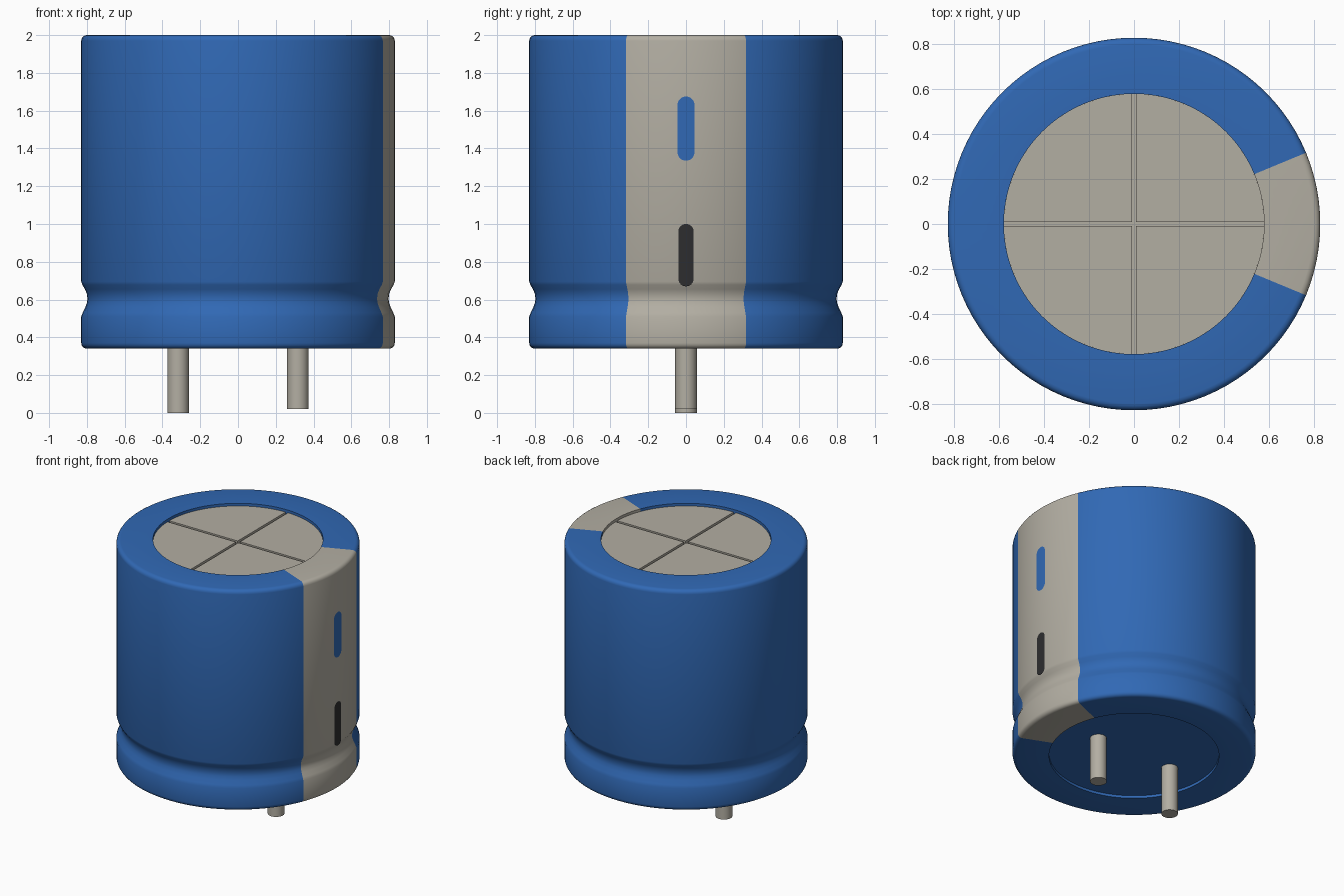
import bpy, bmesh, math

if "Cube" in bpy.data.objects:
    bpy.data.objects.remove(bpy.data.objects["Cube"], do_unlink=True)


def material(name, rgb):
    m = bpy.data.materials.new(name)
    m.use_nodes = True
    m.diffuse_color = (*rgb, 1)
    m.node_tree.nodes["Principled BSDF"].inputs["Base Color"].default_value = (*rgb, 1)
    return m


BLUE = material("sleeve blue", (0.03, 0.14, 0.46))
TAN = material("warm grey", (0.45, 0.425, 0.365))
BLACK = material("mark black", (0.026, 0.026, 0.028))

RADIUS, RIM, SEGMENTS = 0.83, 0.58, 96
TOP, BASE = 2.0, 0.34
FLOOR, LID = 1.96, 1.98
STRIPE = math.pi / 8


def finish(name, bm, mats, angle=35):
    bmesh.ops.recalc_face_normals(bm, faces=bm.faces)
    me = bpy.data.meshes.new(name)
    bm.to_mesh(me)
    bm.free()
    ob = bpy.data.objects.new(name, me)
    bpy.context.collection.objects.link(ob)
    for m in mats:
        me.materials.append(m)
    bpy.ops.object.select_all(action='DESELECT')
    ob.select_set(True)
    bpy.context.view_layer.objects.active = ob
    bpy.ops.object.shade_smooth_by_angle(angle=math.radians(angle))
    return ob


def corner(z_edge, start, end, r=0.03):
    """Rounded rim corner between two angles, as (radius, height) points."""
    cz = z_edge - math.copysign(r, z_edge - 1)
    return [(RADIUS - r + r * math.cos(start + (end - start) * i / 4),
             cz + r * math.sin(start + (end - start) * i / 4)) for i in range(5)]


# Sleeve: one revolved profile with recessed ends and a crimped groove
groove = [(RADIUS, 0.51), (0.822, 0.53), (0.808, 0.56), (0.799, 0.585), (0.797, 0.605),
          (0.8, 0.63), (0.81, 0.655), (0.824, 0.678), (RADIUS, 0.695)]
profile = [(0, BASE + 0.02), (RIM, BASE + 0.02), (RIM, BASE)]
profile += corner(BASE, -math.pi / 2, 0) + groove + corner(TOP, 0, math.pi / 2)
profile += [(RIM, TOP), (RIM, FLOOR), (0, FLOOR)]
bm = bmesh.new()
verts = [bm.verts.new((r, 0, z)) for r, z in profile]
edges = [bm.edges.new(pair) for pair in zip(verts, verts[1:])]
bmesh.ops.spin(bm, geom=verts + edges, cent=(0, 0, 0), axis=(0, 0, 1),
               angle=math.tau, steps=SEGMENTS)
bmesh.ops.remove_doubles(bm, verts=bm.verts, dist=0.0005)
for f in bm.faces:
    c = f.calc_center_median()
    on_stripe = abs(math.atan2(c.y, c.x)) < STRIPE and c.xy.length > RIM - 0.01
    on_lid_floor = c.z < FLOOR + 0.001 and c.z > FLOOR - 0.001 and c.xy.length < RIM - 0.01
    f.material_index = 1 if on_stripe or on_lid_floor else 0
finish("sleeve", bm, [BLUE, TAN])

# Lid: four raised quadrants leaving a cross-shaped vent groove
GAP = 0.01
bm = bmesh.new()
for k in range(4):
    a0 = math.asin(GAP / RIM)
    pts = [(GAP, GAP)]
    for i in range(25):
        a = a0 + (math.pi / 2 - 2 * a0) * i / 24
        pts.append((RIM * math.cos(a), RIM * math.sin(a)))
    ca, sa = round(math.cos(k * math.pi / 2)), round(math.sin(k * math.pi / 2))
    face = bm.faces.new([bm.verts.new((x * ca - y * sa, x * sa + y * ca, FLOOR)) for x, y in pts])
    ext = bmesh.ops.extrude_face_region(bm, geom=[face], use_keep_orig=True)
    for v in ext["geom"]:
        if isinstance(v, bmesh.types.BMVert):
            v.co.z = LID
finish("vent_lid", bm, [TAN])


# Polarity marks: thin rounded slots wrapped on the stripe
def mark(name, z0, z1, half, mat):
    bm = bmesh.new()
    n, r = 16, RADIUS + 0.002
    rows = []
    for i in range(n + 1):
        a = math.pi * i / n
        y, rise = -half * math.cos(a), half * math.sin(a)
        x = math.sqrt(r * r - y * y)
        rows.append((bm.verts.new((x, y, z0 + half - rise)),
                     bm.verts.new((x, y, z1 - half + rise))))
    for (a, b), (c, d) in zip(rows, rows[1:]):
        bm.faces.new((a, c, d, b))
    finish(name, bm, [mat])


mark("upper_mark", 1.335, 1.675, 0.045, BLUE)
mark("lower_mark", 0.67, 1.0, 0.041, BLACK)

# Leads: the right one is longer
for name, x, bottom in (("right_lead", -0.317, 0), ("left_lead", 0.317, 0.02)):
    bm = bmesh.new()
    height = BASE + 0.04 - bottom
    bmesh.ops.create_cone(bm, cap_ends=True, segments=32, radius1=0.057, radius2=0.057, depth=height)
    bmesh.ops.translate(bm, verts=bm.verts, vec=(x, 0, bottom + height / 2))
    finish(name, bm, [TAN])
